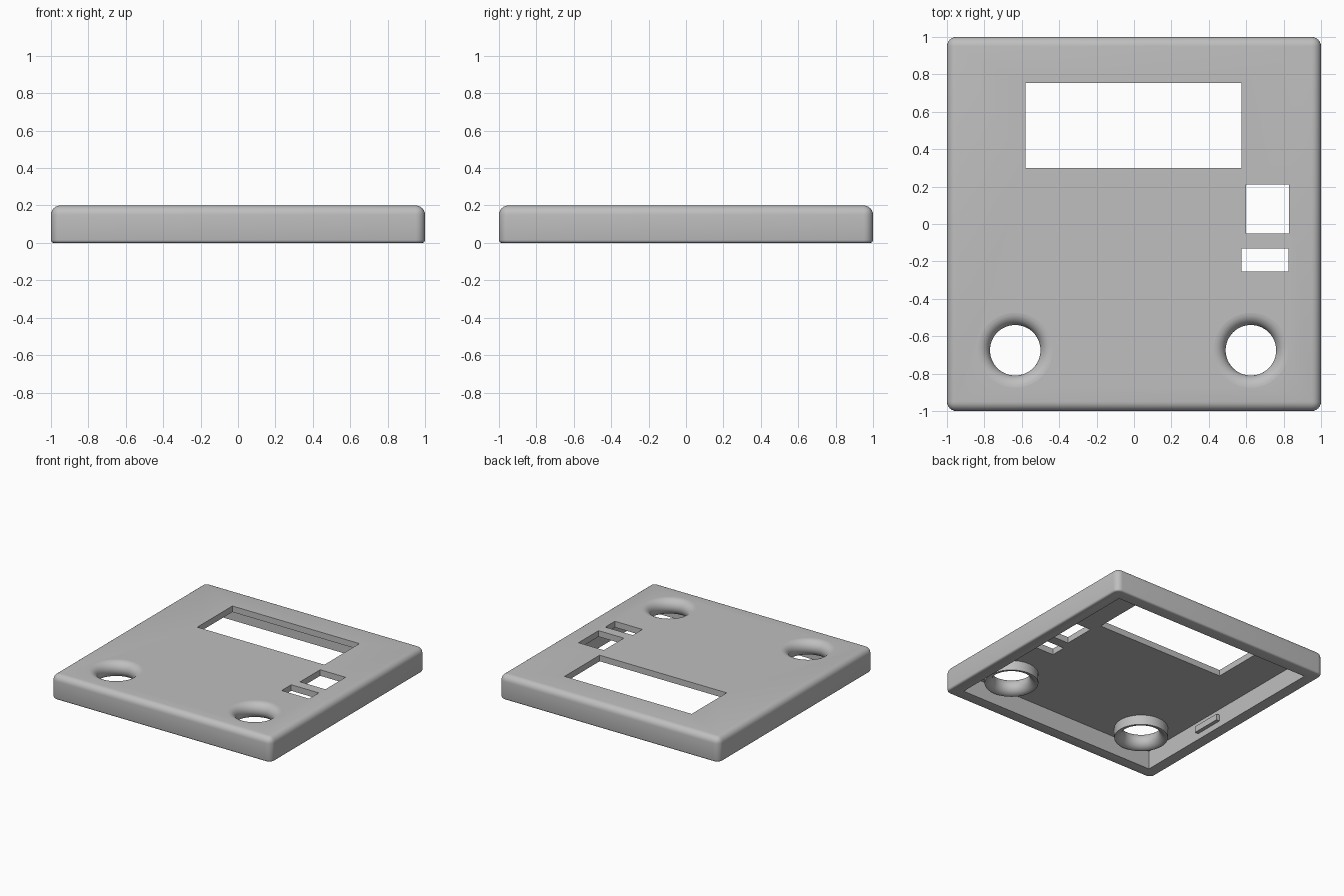
import bpy, bmesh
from math import sin, cos, pi
from mathutils import Vector

default = bpy.data.objects.get("Cube")
if default:
    bpy.data.objects.remove(default)

HEIGHT = 0.2       # overall height
CEILING = 0.15     # underside of the top plate
WALL = 0.1         # side wall thickness
RING = 0.2         # outer radius of the collars
FILLET = 0.065     # rounding of the collar bore
SIDES = 64

grey = bpy.data.materials.new("light_grey_plastic")
grey.use_nodes = True
colour = (0.52, 0.52, 0.52, 1)
grey.diffuse_color = colour
grey.node_tree.nodes["Principled BSDF"].inputs["Base Color"].default_value = colour


def finish(name, bm):
    bmesh.ops.recalc_face_normals(bm, faces=bm.faces)
    mesh = bpy.data.meshes.new(name)
    bm.to_mesh(mesh)
    bm.free()
    mesh.materials.append(grey)
    obj = bpy.data.objects.new(name, mesh)
    bpy.context.collection.objects.link(obj)
    return obj


def box_mesh(low, high):
    bm = bmesh.new()
    bmesh.ops.create_cube(bm, size=1)
    low, high = Vector(low), Vector(high)
    for v in bm.verts:
        v.co = (low + high) / 2 + v.co * (high - low)
    return bm


def box(name, low, high):
    return finish(name, box_mesh(low, high))


def lathe(name, profile, centre):
    """Closed (radius, z) profile turned about a vertical axis."""
    bm = bmesh.new()
    rings = []
    for i in range(SIDES):
        a = 2 * pi * i / SIDES
        rings.append([bm.verts.new((centre[0] + r * cos(a), centre[1] + r * sin(a), z))
                      for r, z in profile])
    n = len(profile)
    for i in range(SIDES):
        p, q = rings[i], rings[(i + 1) % SIDES]
        for j in range(n):
            k = (j + 1) % n
            bm.faces.new((p[j], q[j], q[k], p[k]))
    return finish(name, bm)


def cylinder(name, centre, radius, low, high):
    bm = bmesh.new()
    base = [bm.verts.new((centre[0] + radius * cos(2 * pi * i / SIDES),
                          centre[1] + radius * sin(2 * pi * i / SIDES), low))
            for i in range(SIDES)]
    face = bm.faces.new(base)
    top = bmesh.ops.extrude_face_region(bm, geom=[face])["geom"]
    bmesh.ops.translate(bm, vec=(0, 0, high - low),
                        verts=[g for g in top if isinstance(g, bmesh.types.BMVert)])
    return finish(name, bm)


def activate(obj):
    bpy.ops.object.select_all(action="DESELECT")
    obj.select_set(True)
    bpy.context.view_layer.objects.active = obj


def cut(obj, cutter):
    cutter.hide_render = True
    mod = obj.modifiers.new("cut", "BOOLEAN")
    mod.operation = "DIFFERENCE"
    mod.solver = "EXACT"
    mod.object = cutter
    activate(obj)
    bpy.ops.object.modifier_apply(modifier=mod.name)
    bpy.data.objects.remove(cutter)


# Rounded cover: wide rounding on top and corners, narrow at the foot
bm = box_mesh((-1, -1, 0), (1, 1, HEIGHT))
upper = [e for e in bm.edges if max(v.co.z for v in e.verts) > 0.1]
bmesh.ops.bevel(bm, geom=upper, offset=0.05, segments=6, profile=0.5, affect="EDGES")
foot = [e for e in bm.edges if max(v.co.z for v in e.verts) < 0.001]
bmesh.ops.bevel(bm, geom=foot, offset=0.015, segments=3, profile=0.5, affect="EDGES")
cover = finish("cover", bm)

# Hollow underside
inner = 1 - WALL
cut(cover, box("cavity", (-inner, -inner, -0.1), (inner, inner, CEILING)))

# Rectangular openings: display, square and slot (x0, x1, y0, y1)
for x0, x1, y0, y1 in ((-0.58, 0.575, 0.30, 0.755),
                       (0.60, 0.83, -0.05, 0.21),
                       (0.575, 0.825, -0.255, -0.13)):
    cut(cover, box("opening", (x0, y0, 0.1), (x1, y1, 0.3)))

# Round holes with collars whose bore flares out at both ends
middle = HEIGHT - FILLET
arc = [(RING - FILLET * sin(pi * i / 16), middle + FILLET * cos(pi * i / 16))
       for i in range(17)]
collars = []
for name, x in (("right_collar", -0.635), ("left_collar", 0.625)):
    centre = (x, -0.675)
    cut(cover, cylinder("hole", centre, RING, 0.1, 0.3))
    collars.append(lathe(name, arc, centre))
    # Straight outer skirt below the plate
    profile = [(RING, CEILING + 0.01), (RING, HEIGHT - 2 * FILLET),
               (RING - 0.002, HEIGHT - 2 * FILLET + 0.004), (RING - 0.002, CEILING + 0.01)]
    collars.append(lathe(name + "_skirt", profile, centre))

# Small catch on the inside of the side wall
catch = box("inner_catch", (-inner - 0.01, -0.33, 0.05), (-inner + 0.03, -0.08, 0.1))

for obj in [cover] + collars:
    activate(obj)
    bpy.ops.object.shade_smooth_by_angle(angle=0.6)
